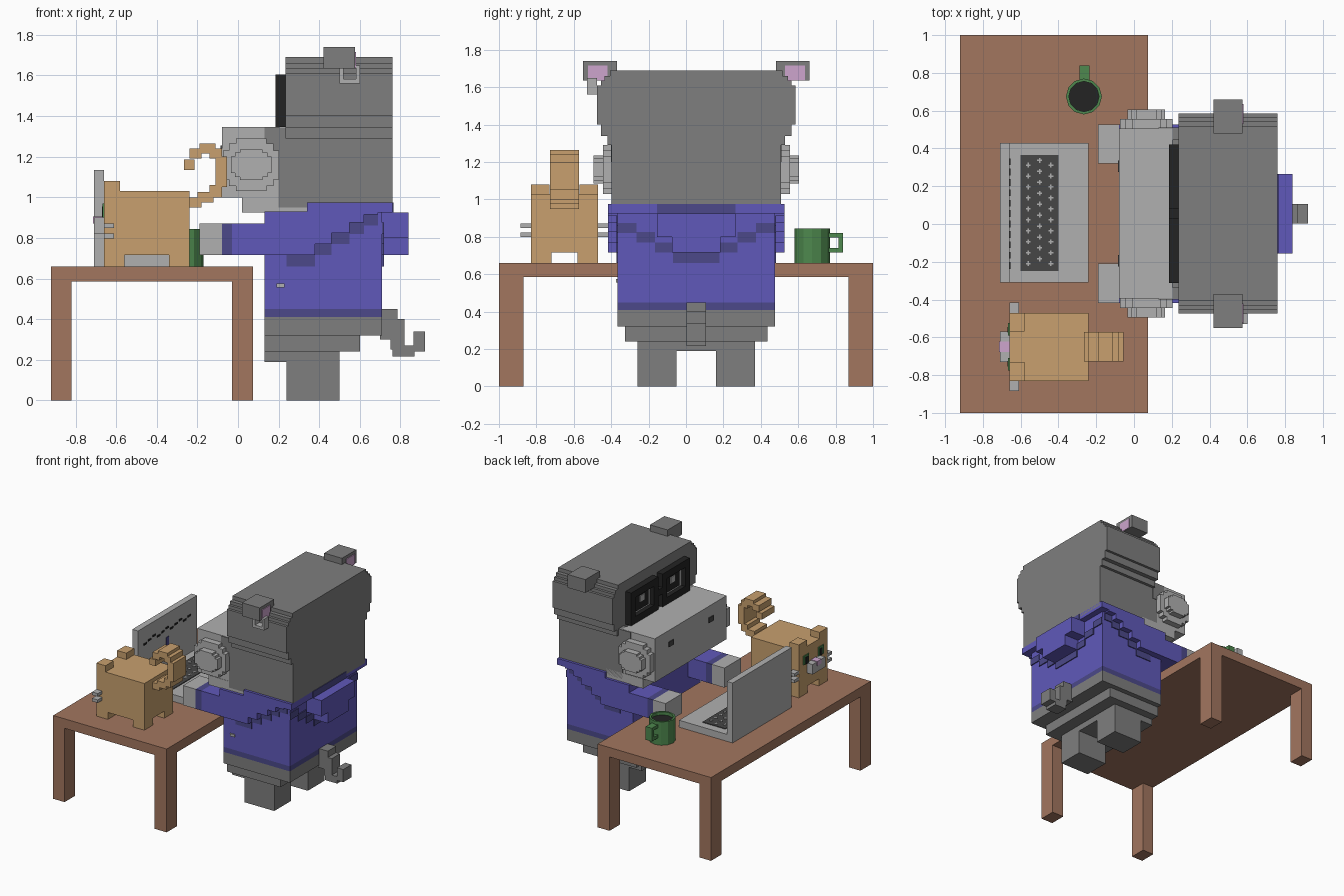
import bpy
import bmesh
import math

cube = bpy.data.objects.get("Cube")
if cube:
    bpy.data.objects.remove(cube)


def material(name, red, green, blue):
    def linear(c):
        c = c / 255
        return c / 12.92 if c < 0.04 else ((c + 0.055) / 1.055) ** 2.4
    mat = bpy.data.materials.new(name)
    color = (linear(red), linear(green), linear(blue), 1)
    mat.diffuse_color = color
    mat.use_nodes = True
    mat.node_tree.nodes["Principled BSDF"].inputs["Base Color"].default_value = color
    return mat


wood = material("table_wood", 162, 118, 95)
tan = material("tan_fur", 200, 160, 110)
grey = material("grey_skin", 126, 126, 126)
light = material("light_grey", 176, 176, 176)
purple = material("purple_cloth", 96, 89, 186)
dark = material("dark_purple_trim", 76, 73, 138)
green = material("mug_green", 78, 136, 78)
black = material("black", 35, 35, 35)
pink = material("pink", 205, 165, 205)
charcoal = material("charcoal", 70, 70, 70)


def part(name, mat, *boxes):
    """One object made of blocks, each given as three (low, high) ranges."""
    bm = bmesh.new()
    for xs, ys, zs in boxes:
        verts = bmesh.ops.create_cube(bm, size=1)["verts"]
        for v in verts:
            v.co = [sum(r) / 2 + c * (r[1] - r[0]) for c, r in zip(v.co, (xs, ys, zs))]
    mesh = bpy.data.meshes.new(name)
    bm.to_mesh(mesh)
    bm.free()
    mesh.materials.append(mat)
    obj = bpy.data.objects.new(name, mesh)
    bpy.context.collection.objects.link(obj)
    return obj


MID = 0.055      # symmetry line of the seated figure
CAT = -0.65      # symmetry line of the cat


def wide(half, mid=MID):
    return (mid - half, mid + half)


def pair(near, far, mid=MID):
    return [(mid - far, mid - near), (mid + near, mid + far)]


def both(xs, near, far, zs, mid=MID):
    return [(xs, ys, zs) for ys in pair(near, far, mid)]


def around(center, size):
    return (center - size, center + size)


# Table
part("table_top", wood, ((-.92, .075), (-1, 1), (.585, .66)))
part("table_legs", wood, *[(xs, ys, (0, .59))
                           for xs in ((-.92, -.82), (-.03, .075))
                           for ys in ((-1, -.87), (.87, 1))])

# Laptop
span = (-.31, .43)
part("laptop_base", light, ((-.71, -.24), span, (.66, .715)))
part("laptop_screen", light, ((-.71, -.66), span, (.66, 1.135)))
part("keyboard", charcoal, ((-.6, -.4), (-.25, .365), (.712, .72)))
keys = []
for row in range(10):
    for col in range(3):
        kx = -.56 + col * .06
        ky = -.21 + row * .058 + (col % 2) * .025
        keys.append((around(kx, .013), around(ky, .004), (.718, .723)))
        keys.append((around(kx, .004), around(ky, .013), (.718, .723)))
part("keys", light, *keys)
part("screen_lines", black, *[((-.662, -.655), around(-.22 + i * .055, .018),
                               around(1.0 + .012 * (i % 3), .007)) for i in range(11)])
part("screen_cursor", dark, ((-.662, -.655), around(MID, .015), (.82, .95)))

# Mug with sunken drink
bm = bmesh.new()
bmesh.ops.create_cone(bm, cap_ends=True, segments=12, radius1=.095, radius2=.095, depth=.185)
bm.faces.ensure_lookup_table()
top = max(bm.faces, key=lambda f: f.calc_center_median().z)
bmesh.ops.inset_region(bm, faces=[top], thickness=.015)
walls = bmesh.ops.extrude_discrete_faces(bm, faces=[top])["faces"]
for f in walls:
    f.material_index = 1
    bmesh.ops.translate(bm, verts=f.verts, vec=(0, 0, -.025))
mesh = bpy.data.meshes.new("mug")
bm.to_mesh(mesh)
bm.free()
mesh.materials.append(green)
mesh.materials.append(black)
mug = bpy.data.objects.new("mug", mesh)
mug.location = (-.265, .675, .7525)
bpy.context.collection.objects.link(mug)
grip = around(-.262, .027)
part("mug_handle", green, (grip, (.75, .84), (.715, .74)), (grip, (.75, .84), (.795, .82)),
     (grip, (.815, .84), (.715, .82)))

# Cat
part("cat_body", tan, ((-.66, -.24), wide(.18, CAT), (.715, 1.03)))
part("cat_legs", tan, *[leg for xs in ((-.66, -.56), (-.34, -.24))
                        for leg in both(xs, .07, .18, (.66, .72), CAT)])
part("cat_ears", tan, *both((-.66, -.58), .08, .18, (1.02, 1.08), CAT))
part("cat_tail", tan, *[(xs, wide(.078, CAT), zs) for xs, zs in (
    ((-.25, -.18), (.95, 1.0)), ((-.2, -.12), (.975, 1.025)), ((-.14, -.08), (1.0, 1.06)),
    ((-.11, -.055), (1.05, 1.2)), ((-.14, -.08), (1.19, 1.24)), ((-.19, -.11), (1.215, 1.265)),
    ((-.24, -.18), (1.19, 1.24)), ((-.265, -.215), (1.135, 1.185)))])
part("cat_muzzle", light, ((-.71, -.655), wide(.08, CAT), (.82, .9)))
part("cat_nose", pink, ((-.715, -.655), wide(.027, CAT), (.87, .905)))
part("cat_whiskers", light, *[w for z in (.81, .86)
                              for w in both((-.66, -.61), .17, .235, around(z, .012), CAT)])
part("cat_eyes", green, *both((-.667, -.655), .06, .125, (.9, .97), CAT))
part("cat_pupils", black, *both((-.67, -.655), .075, .105, (.9, .955), CAT))

# Legs, hips and tail
part("legs", grey, *both((.24, .5), .105, .315, (0, .27)))
part("hips", grey, ((.13, .71), wide(.42), (.32, .41)), ((.13, .6), wide(.38), (.24, .33)),
     ((.13, .5), wide(.315), (.19, .25)))
part("tail", grey, *[(xs, wide(.052), zs) for xs, zs in (
    ((.6, .72), (.35, .45)), ((.7, .785), (.3, .45)), ((.75, .82), (.25, .4)),
    ((.76, .868), (.215, .27)), ((.865, .92), (.24, .34)))])

# Shirt
part("shirt_hem", dark, ((.13, .71), wide(.42), (.4, .45)))
part("shirt", purple, ((.13, .71), wide(.42), (.45, .93)))
part("shirt_collar", purple, ((.34, .76), wide(.472), (.925, .975)))
mantle, mantle_trim = [], []
for x0, x1, low in ((.24, .38, .66), (.38, .46, .715), (.46, .55, .77), (.55, .62, .82), (.62, .69, .86)):
    mantle.append(((x0, x1), wide(.472), (low + .055, .93)))
    mantle_trim.append(((x0, x1), wide(.427), (low, low + .06)))
part("shoulders", purple, ((.13, .25), wide(.472), (.715, .93)), *mantle)
part("shoulder_trim", dark, *mantle_trim)
back = []
for near, far, low in ((0, .125, .66), (.125, .22, .715), (.22, .32, .77), (.32, .42, .82)):
    back += both((.705, .718), near, far, (low, low + .055))
part("back_trim", dark, *back)
part("hood", purple, ((.7, .84), wide(.21), (.8, .925)), ((.7, .84), wide(.13), (.715, .81)))
part("neck_trim", dark, ((.755, .765), wide(.21), (.925, .975)))
part("sleeves", purple, *both((-.03, .24), .265, .472, (.715, .87)))
part("cuffs", dark, *both((-.08, -.03), .265, .472, (.715, .87)))
part("hands", light, *both((-.19, -.08), .265, .472, (.715, .87)))
part("shirt_tag", light, ((.19, .23), (-.374, -.36), (.555, .575)))

# Head, stepped at the sides
part("head", grey, ((.2, .76), wide(.452), (.95, 1.3)),
     *[((.235, .76), wide(half), zs) for half, zs in (
         (.475, (1.29, 1.35)), (.51, (1.34, 1.41)), (.53, (1.4, 1.61)),
         (.51, (1.6, 1.635)), (.49, (1.62, 1.66)), (.46, (1.65, 1.69)))])
part("cheek_patches", grey, *both((.13, .24), .39, .456, (1.2, 1.343)))

# Snout with round cheeks
part("snout", light, ((-.08, .205), wide(.45), (1.0, 1.345)),
     ((.02, .34), wide(.452), (.925, 1.0)))
cheeks = []
for half, rx, rz in ((.5, .138, .13), (.55, .1, .075)):
    for sx, sz in ((1, .55), (.8, .8), (.55, 1)):
        cheeks.append((around(.065, rx * sx), wide(half), around(1.16, rz * sz)))
part("cheeks", light, *cheeks)
part("nostrils", charcoal, *both((-.086, -.07), .22, .28, (1.215, 1.255)))

# Glasses and eyes
frames = []
for near, far in ((.027, .08), (.31, .367)):
    frames += both((.185, .24), near, far, (1.345, 1.605))
for zs in ((1.345, 1.4), (1.55, 1.605)):
    frames += both((.185, .24), .027, .367, zs)
frames.append(((.185, .24), wide(.03), (1.45, 1.5)))
part("glasses", black, *frames)
part("eyes", light, *both((.22, .24), .08, .31, (1.4, 1.55)))
part("pupils", black, *both((.213, .23), .11, .28, (1.415, 1.54)))
part("eye_glints", light, *both((.207, .22), .16, .22, (1.47, 1.52)))

# Ears and earring
part("ears", grey, *both((.42, .575), .425, .605, (1.635, 1.74)))
part("inner_ears", pink, *both((.56, .581), .475, .58, (1.637, 1.715)))
ring = (-.53, -.475)
part("earring", light, ((.5, .52), ring, (1.56, 1.65)), ((.58, .6), ring, (1.56, 1.65)),
     ((.5, .6), ring, (1.56, 1.582)))
